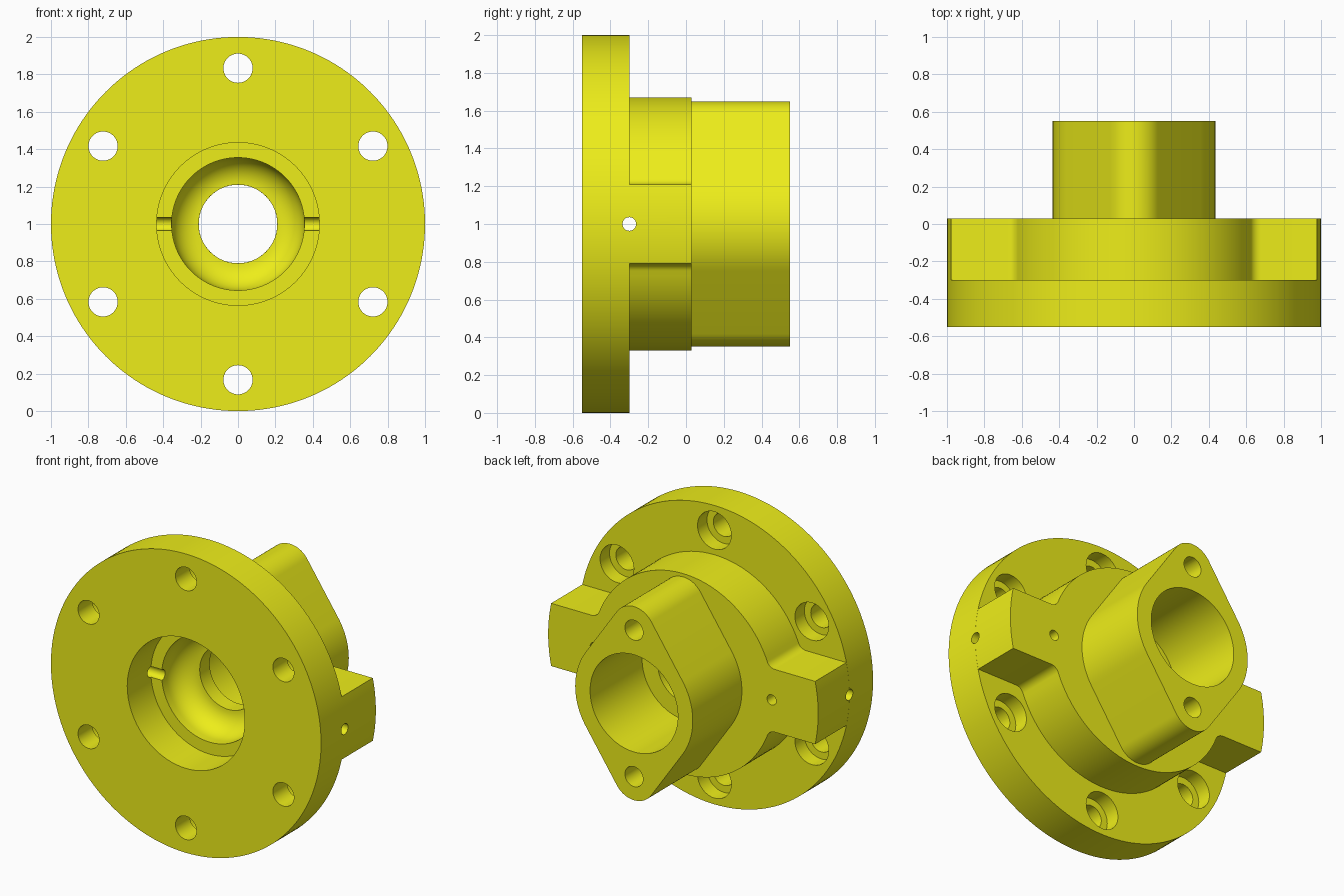
import bpy, bmesh
from math import sin, cos, pi, radians, acos, asin, sqrt
from mathutils import Matrix

if "Cube" in bpy.data.objects:
    bpy.data.objects.remove(bpy.data.objects["Cube"])

CZ = 1.0  # height of the main axis


def loft(name, rings):
    """Closed solid through equal-length rings of 3D points, capped at both ends."""
    bm = bmesh.new()
    vs = [[bm.verts.new(p) for p in ring] for ring in rings]
    n = len(vs[0])
    for a, b in zip(vs, vs[1:]):
        for i in range(n):
            j = (i + 1) % n
            bm.faces.new((a[i], a[j], b[j], b[i]))
    bm.faces.new(vs[0])
    bm.faces.new(vs[-1])
    bmesh.ops.recalc_face_normals(bm, faces=bm.faces)
    me = bpy.data.meshes.new(name)
    bm.to_mesh(me)
    bm.free()
    ob = bpy.data.objects.new(name, me)
    bpy.context.collection.objects.link(ob)
    return ob


def prism(name, outline, y0, y1):
    return loft(name, [[(x, y, CZ + z) for x, z in outline] for y in (y0, y1)])


def lathe(name, profile, x=0, z=0, n=128):
    """Revolve (radius, y) points about an axis parallel to y."""
    return loft(name, [[(x + r * cos(2 * pi * i / n), y, CZ + z + r * sin(2 * pi * i / n))
                        for i in range(n)] for r, y in profile])


def arc(cx, cz, r, a0, a1, n):
    return [(cx + r * cos(a0 + (a1 - a0) * i / n), cz + r * sin(a0 + (a1 - a0) * i / n))
            for i in range(n + 1)]


def mirrored(quarter):
    """Full outline from its first quadrant (x axis to z axis)."""
    half = quarter + [(-x, z) for x, z in reversed(quarter)]
    out = half + [(-x, -z) for x, z in half]
    return [p for i, p in enumerate(out)
            if abs(p[0] - out[i - 1][0]) + abs(p[1] - out[i - 1][1]) > 1e-5]


def boolean(target, tool, op):
    mod = target.modifiers.new(op, 'BOOLEAN')
    mod.operation, mod.object, mod.solver = op, tool, 'EXACT'
    bpy.context.view_layer.objects.active = target
    bpy.ops.object.modifier_apply(modifier=mod.name)
    bpy.data.objects.remove(tool, do_unlink=True)


# round mounting flange
body = lathe("flanged_housing", [(1, -.55), (1, -.30)], n=160)

# hub with two side arms, filleted where they meet
R, H, F, E = .67, .21, .06, .9995
fz = H + F
fx = sqrt((R + F) ** 2 - fz ** 2)
fa = asin(fz / (R + F))
quarter = (arc(0, 0, E, 0, asin(H / E), 8)
           + arc(fx, fz, F, -pi / 2, fa - pi, 8)
           + arc(0, 0, R, fa, pi / 2, 28))
boolean(body, prism("hub", mirrored(quarter), -.42, .03), 'UNION')

# lozenge boss: centre circle and end circles joined by tangents
BR, r, d = .435, .155, .493
t = pi / 2 - acos((BR - r) / d)
quarter = arc(0, 0, BR, 0, t, 12) + arc(0, d, r, t, pi / 2, 12)
boolean(body, prism("boss", mirrored(quarter), -.15, .55), 'UNION')

# stepped central bore with rounded seat and thin web
seat = [(.21 + x, -.25 + y) for x, y in arc(0, 0, .145, 0, pi / 2, 12)]
bore = [(.435, -.65), (.435, -.30), (.355, -.30)] + seat + [(.2099, 0), (.325, 0), (.325, .65)]
boolean(body, lathe("bore_cutter", bore), 'DIFFERENCE')

# six counterbored bolt holes
for i in range(6):
    a = radians(30 + 60 * i)
    hole = [(.078, -.65), (.078, -.40), (.125, -.40), (.125, -.25)]
    boolean(body, lathe("bolt_cutter", hole, .833 * cos(a), .833 * sin(a), 48), 'DIFFERENCE')

# cross passage through both arms
cross = lathe("cross_cutter", [(.036, -1.2), (.036, 1.2)], n=32)
cross.data.transform(Matrix.Translation((0, -.30, CZ)) @ Matrix.Rotation(pi / 2, 4, 'Z')
                     @ Matrix.Translation((0, 0, -CZ)))
boolean(body, cross, 'DIFFERENCE')

# passages in the arms and screw holes in the boss
for s in (-1, 1):
    boolean(body, lathe("passage_cutter", [(.034, -.30), (.034, .1)], s * .655, 0, 32), 'DIFFERENCE')
    boolean(body, lathe("screw_cutter", [(.067, .12), (.067, .6)], 0, s * .49, 40), 'DIFFERENCE')

# yellow finish and smooth shading
mat = bpy.data.materials.new("yellow")
mat.diffuse_color = (.85, .85, .01, 1)
mat.use_nodes = True
mat.node_tree.nodes["Principled BSDF"].inputs["Base Color"].default_value = mat.diffuse_color
body.data.materials.clear()
body.data.materials.append(mat)
bpy.ops.object.select_all(action='DESELECT')
body.select_set(True)
bpy.context.view_layer.objects.active = body
bpy.ops.object.shade_smooth_by_angle(angle=radians(30))
